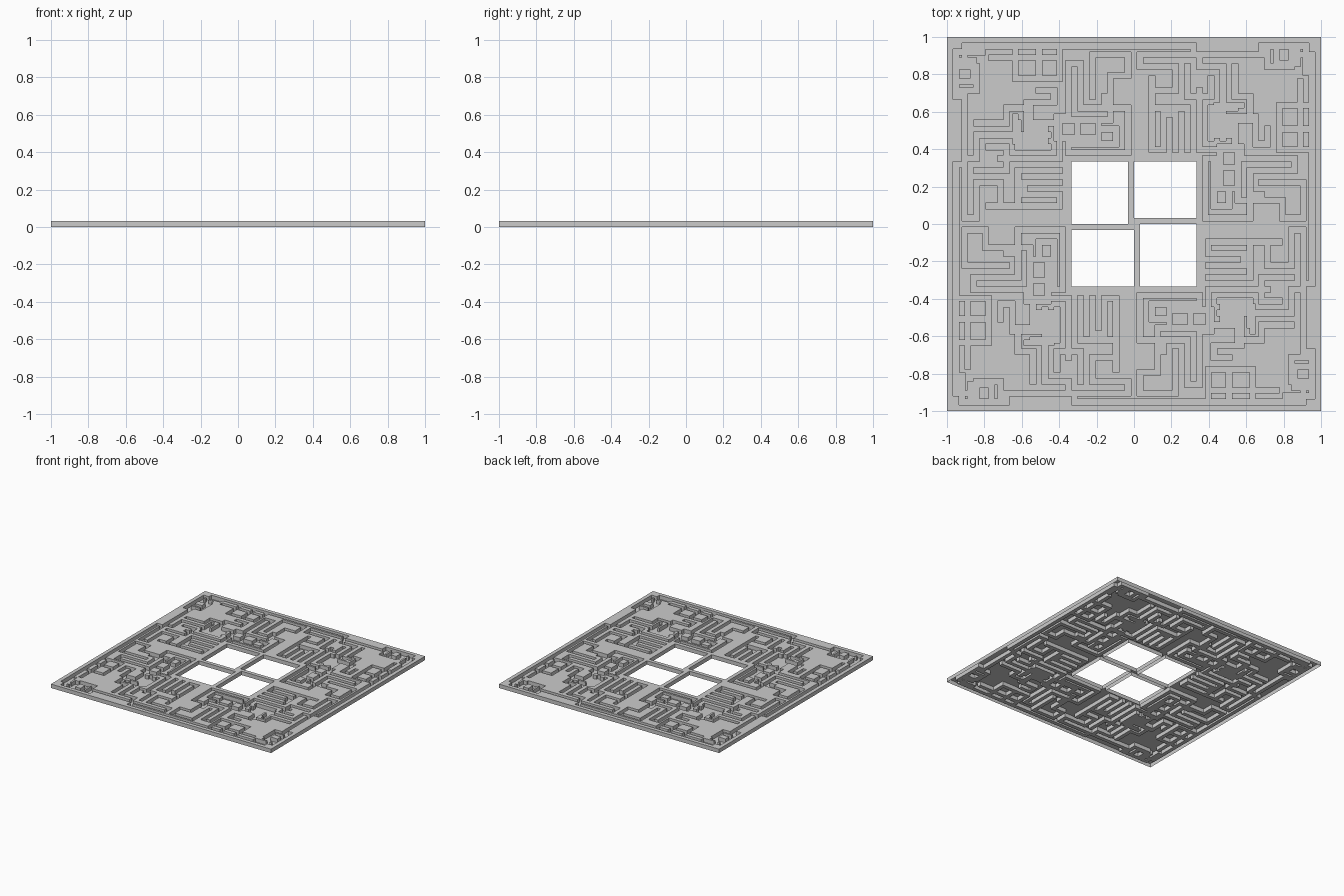
import bpy, bmesh

if "Cube" in bpy.data.objects:
    bpy.data.objects.remove(bpy.data.objects["Cube"])

HALF = 63            # grid runs -63..63, one step = 1/63 unit
TOP, FLOOR = 0.032, 0.0
channel = set()


def stamp(x, y):
    # two-step wide groove square, repeated with four-fold rotation
    for i in (x - 1, x):
        for j in (y - 1, y):
            a, b = i, j
            for _ in range(4):
                channel.add((a, b))
                a, b = -b - 1, a


def path(x, y, *moves):
    # grooves made of alternating horizontal and vertical moves
    for k, m in enumerate(moves):
        if k % 2 == 0:
            for t in range(min(x, m), max(x, m) + 1):
                stamp(t, y)
            x = m
        else:
            for t in range(min(y, m), max(y, m) + 1):
                stamp(x, t)
            y = m


def ring(x0, y0, x1, y1):
    path(x0, y0, x1, y1, x0)
    path(x0, y0, x0, y1)


def comb(xs, y0, y1):
    for x in xs:
        path(x, y0, x, y1)


# outer groove and the corner rings
path(-57, 60, 20, 57, 43, 60, 58, 51)
ring(45, 53, 53, 60)
ring(-60, 48, -54, 55)
path(-57, 60, -57, 55)
# left block of small cells
path(-48, 56, -25, 49, -40, 60)
comb((-32, -25), 49, 60)
path(-32, 45, -27, 41, -36, 34, -26)
path(-40, 36, -40, 28, -30, 32, -36)
# tall fingers left of the middle
path(-22, 54, -18, 39, -10, 43)
path(-22, 54, -22, 36, -26)
path(-14, 43, -14, 57, -2, 50, -8, 39, -2, 24)
path(-18, 39, -8, 35, -20)
ring(-26, 29, -19, 35)
ring(-19, 29, -12, 35)
path(-12, 32, -6, 27, -22, 24, -2)
# nested bends right of the middle
path(2, 53, 2, 57, 22, 53, 30, 39, 34)
path(2, 53, 14, 45, 6, 39, 18)
path(6, 49, 6, 45)
path(18, 53, 18, 43, 26, 49)
# lower right comb
comb((6, 10, 14, 18), 25, 37)
path(6, 25, 10)
path(10, 37, 14)
path(22, 45, 22, 25, 34, 29)
comb((26, 30), 29, 39)
path(34, 53, 34, 43, 39, 35, 34)


def is_hole(i, j):
    # four windows leaving a pinwheel of thin bars
    if not (-21 <= i < 21 and -21 <= j < 21):
        return False
    bars = ((-2 <= i < 0 and j >= -2), (0 <= j < 2 and i >= -2),
            (0 <= i < 2 and j < 2), (-2 <= j < 0 and i < 2))
    return not any(bars)


def level(i, j):
    if not (-HALF <= i < HALF and -HALF <= j < HALF) or is_hole(i, j):
        return None
    inside = -21 <= i < 21 and -21 <= j < 21
    return FLOOR if (i, j) in channel and not inside else TOP


# hollow stepped sheet: raised tops, groove floors and upright walls
bm = bmesh.new()
verts = {}


def v(i, j, z):
    key = (i, j, z)
    if key not in verts:
        verts[key] = bm.verts.new((i / HALF, j / HALF, z))
    return verts[key]


for i in range(-HALF, HALF):
    for j in range(-HALF, HALF):
        h = level(i, j)
        if h is None:
            continue
        c = [(i, j), (i + 1, j), (i + 1, j + 1), (i, j + 1)]
        bm.faces.new([v(*p, h) for p in c])
        if h == FLOOR:
            continue
        for k, (dx, dy) in enumerate(((0, -1), (1, 0), (0, 1), (-1, 0))):
            if level(i + dx, j + dy) != TOP:
                p, q = c[k], c[(k + 1) % 4]
                bm.faces.new([v(*p, FLOOR), v(*q, FLOOR), v(*q, TOP), v(*p, TOP)])

mesh = bpy.data.meshes.new("maze_panel")
bm.to_mesh(mesh)
bm.free()
panel = bpy.data.objects.new("maze_panel", mesh)
bpy.context.collection.objects.link(panel)
